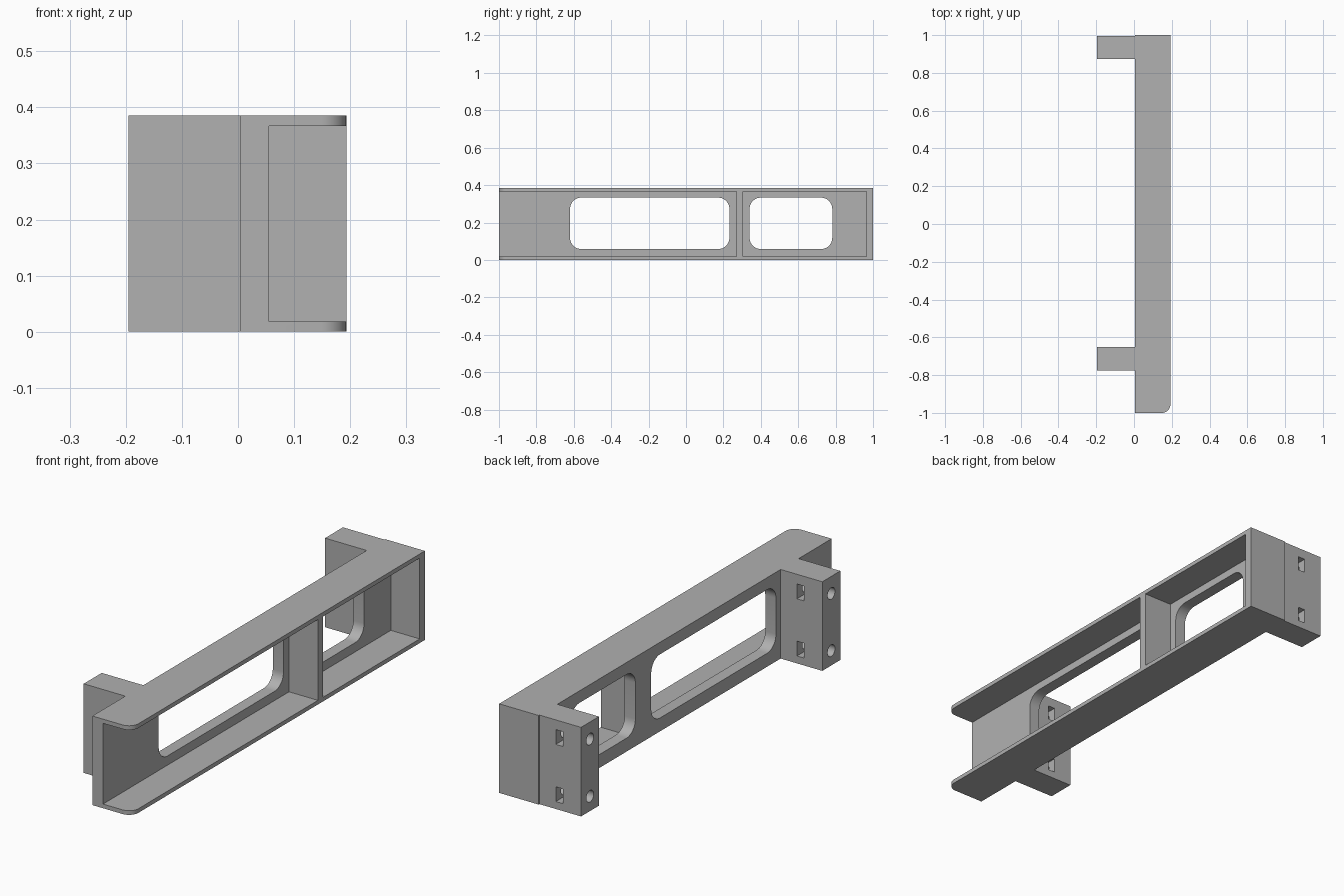
import bpy, bmesh

if "Cube" in bpy.data.objects:
    bpy.data.objects.remove(bpy.data.objects["Cube"])

grey = bpy.data.materials.new("mid grey")
grey.use_nodes = True
colour = (0.44, 0.44, 0.44, 1)
grey.diffuse_color = colour
grey.node_tree.nodes["Principled BSDF"].inputs["Base Color"].default_value = colour

HEIGHT = 0.385
FLANGE = 0.018


def box(name, x, y, z, radius=0, rounded=None):
    """Box from (min, max) pairs; edges whose midpoint passes the rule are rounded."""
    bm = bmesh.new()
    bmesh.ops.create_cube(bm, size=1)
    for v in bm.verts:
        v.co = [r[0] if c < 0 else r[1] for c, r in zip(v.co, (x, y, z))]
    if rounded:
        edges = [e for e in bm.edges if rounded(e)]
        bmesh.ops.bevel(bm, geom=edges, offset=radius, segments=10,
                        profile=0.5, affect='EDGES')
    mesh = bpy.data.meshes.new(name)
    bm.to_mesh(mesh)
    bm.free()
    mesh.materials.append(grey)
    ob = bpy.data.objects.new(name, mesh)
    bpy.context.collection.objects.link(ob)
    return ob


def cut(target, cutter):
    """Subtract the cutter from the target and discard it."""
    mod = target.modifiers.new("cut", 'BOOLEAN')
    mod.operation = 'DIFFERENCE'
    mod.solver = 'EXACT'
    mod.object = cutter
    bpy.context.view_layer.objects.active = target
    bpy.ops.object.modifier_apply(modifier=mod.name)
    bpy.data.objects.remove(cutter)


def finish(ob):
    bpy.ops.object.select_all(action='DESELECT')
    ob.select_set(True)
    bpy.context.view_layer.objects.active = ob
    bpy.ops.object.shade_smooth_by_angle()


def along_x(e):
    return abs(e.verts[0].co.x - e.verts[1].co.x) > 0.01


def front_outer(e):
    return all(v.co.x > 0.1 and v.co.y < 0 for v in e.verts)


# Long channel, rounded at its front outer corner
body = box("channel_body", (0.004, 0.193), (-1, 1), (0, HEIGHT), 0.045, front_outer)

# Open pockets either side of the rib; the front one runs out of the end
for y in ((-1.1, 0.27), (0.305, 0.965)):
    cut(body, box("pocket", (0.055, 0.3), y, (FLANGE, HEIGHT - FLANGE)))

# Rounded windows through the web
for y in ((-0.62, 0.232), (0.34, 0.782)):
    cut(body, box("window", (-0.1, 0.12), y, (0.058, 0.333), 0.06, along_x))
finish(body)

# Mounting blocks with screw holes and blind nut slots
for name, y0, y1 in (("front_mounting_block", -0.775, -0.652),
                     ("back_mounting_block", 0.873, 0.995)):
    block = box(name, (-0.195, 0.004), (y0, y1), (0, HEIGHT))
    mid = (y0 + y1) / 2
    for z in (0.064, 0.311):
        bpy.ops.mesh.primitive_cylinder_add(
            vertices=32, radius=0.025, depth=0.2,
            location=(-0.14, mid, z), rotation=(0, 1.5707963, 0))
        hole = bpy.context.object
        hole.data.materials.append(grey)
        cut(block, hole)
        cut(block, box("slot", (-0.108, -0.074), (mid - 0.035, y1 + 0.1),
                       (z - 0.032, z + 0.032)))
    finish(block)
